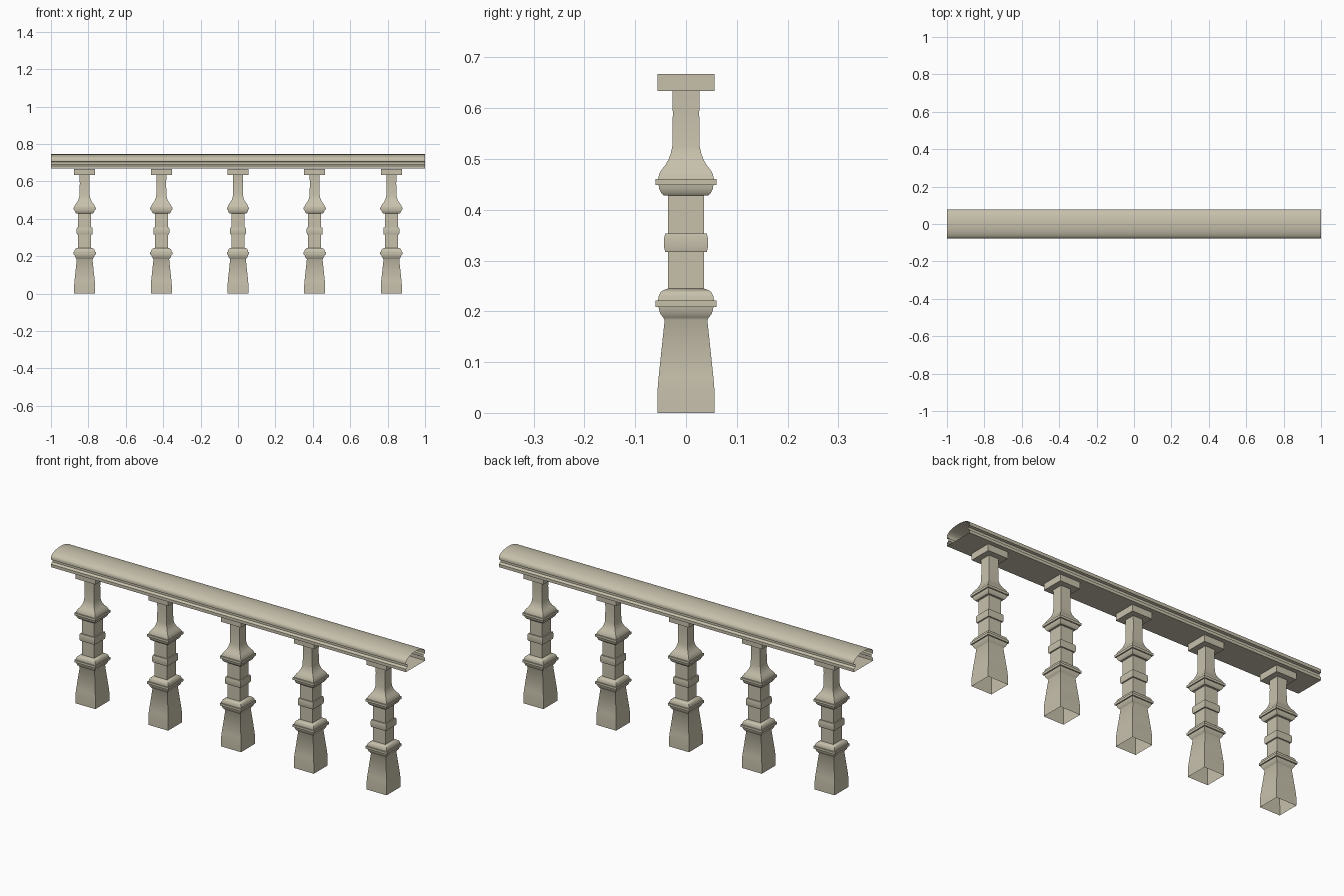
import bpy, math

if "Cube" in bpy.data.objects:
    bpy.data.objects.remove(bpy.data.objects["Cube"])

stone = bpy.data.materials.new("warm stone")
stone.diffuse_color = (0.57, 0.53, 0.41, 1)
stone.use_nodes = True
stone.node_tree.nodes["Principled BSDF"].inputs["Base Color"].default_value = stone.diffuse_color


def make(name, verts, faces):
    me = bpy.data.meshes.new(name)
    me.from_pydata(verts, [], faces)
    me.materials.append(stone)
    ob = bpy.data.objects.new(name, me)
    bpy.context.collection.objects.link(ob)
    bpy.ops.object.select_all(action='DESELECT')
    bpy.context.view_layer.objects.active = ob
    ob.select_set(True)
    bpy.ops.object.shade_smooth_by_angle(angle=math.radians(38))
    return ob


# Square baluster profile: (half width, height), open at both ends
profile = [
    (.056, 0), (.056, .045), (.054, .07), (.042, .183),            # tapered foot
    (.045, .188), (.050, .194), (.053, .203), (.054, .209),        # lower collar
    (.060, .209), (.060, .221), (.055, .221), (.054, .230),
    (.050, .238), (.044, .242), (.035, .245),
    (.035, .317), (.041, .317), (.043, .325), (.043, .345),        # middle band
    (.041, .353), (.035, .353),
    (.035, .428), (.044, .428), (.049, .433), (.053, .442),        # upper collar
    (.054, .449), (.060, .449), (.060, .461), (.055, .461),
    (.053, .470), (.048, .479), (.040, .489), (.034, .500),
    (.030, .511), (.027, .525), (.026, .59), (.027, .634),         # neck
    (.056, .634), (.056, .667),                                    # cap block
]


def baluster(name, x):
    verts = [(x + sx * w, sy * w, z) for w, z in profile
             for sx, sy in ((-1, -1), (1, -1), (1, 1), (-1, 1))]
    faces = [(4 * i + k, 4 * i + (k + 1) % 4, 4 * i + 4 + (k + 1) % 4, 4 * i + 4 + k)
             for i in range(len(profile) - 1) for k in range(4)]
    make(name, verts, faces)


for i in range(5):
    baluster(f"baluster_{i + 1}", (i - 2) * .41)

# Handrail: hollow extrusion with side grooves and a domed top, open ends
side = [(.077, .668), (.077, .683), (.070, .687), (.065, .690),
        (.065, .703), (.077, .706)]
dome = [(.077 * math.cos(a), .715 + .03 * math.sin(a))
        for a in (math.pi * k / 20 for k in range(21))]
section = side + dome + [(-y, z) for y, z in reversed(side)]
n = len(section)
verts = [(x, y, z) for x in (-1, 1) for y, z in section]
faces = [(k, n + k, n + (k + 1) % n, (k + 1) % n)[::-1] for k in range(n)]
make("handrail", verts, faces)
